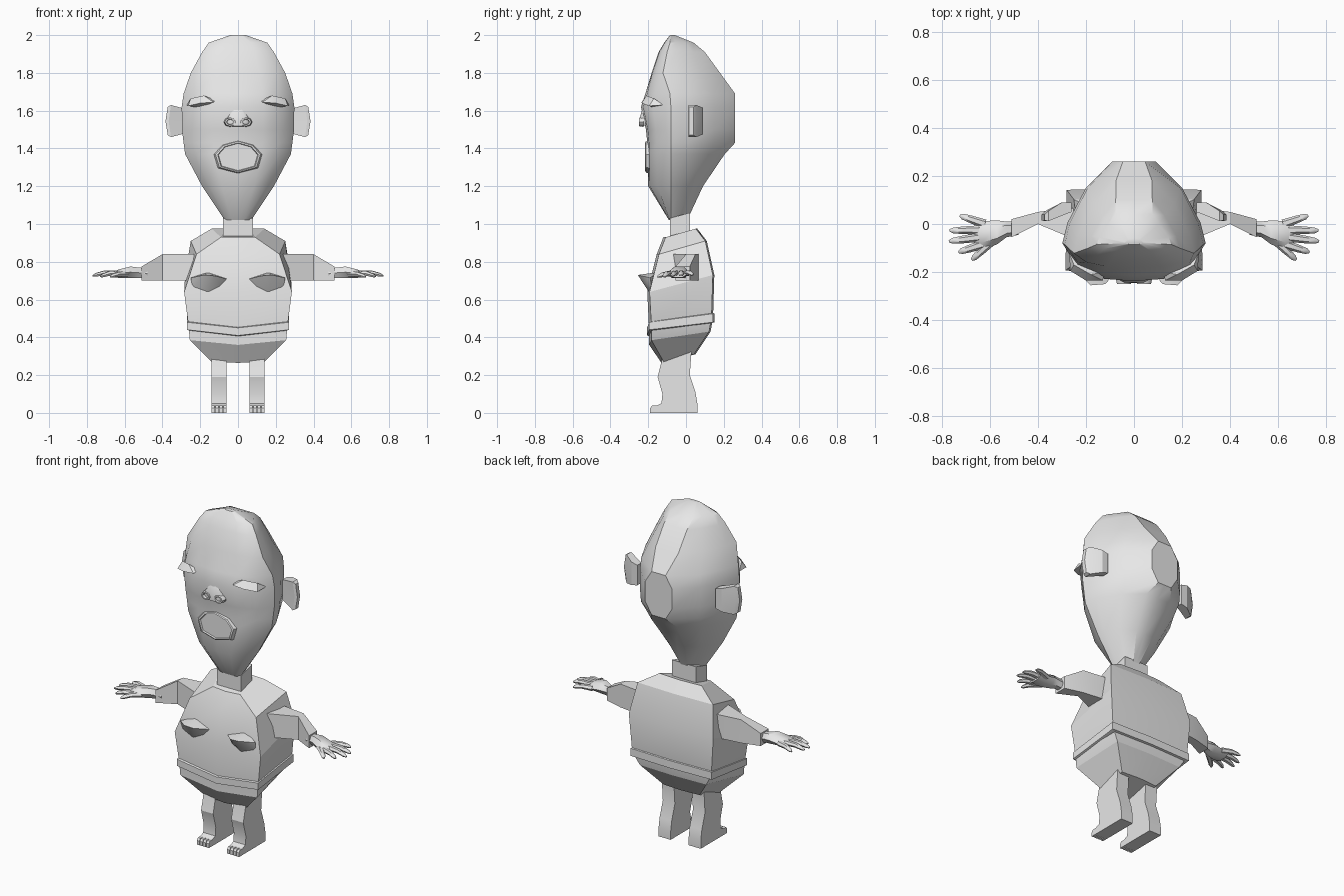
import bpy, bmesh, math
from mathutils import Vector

if "Cube" in bpy.data.objects:
    bpy.data.objects.remove(bpy.data.objects["Cube"])

skin = bpy.data.materials.new("light_grey")
skin.diffuse_color = (0.8, 0.8, 0.8, 1)
skin.use_nodes = True
skin.node_tree.nodes["Principled BSDF"].inputs["Base Color"].default_value = skin.diffuse_color


def finish(name, bm, angle=30):
    """Turn a bmesh into a named, shaded object."""
    bmesh.ops.recalc_face_normals(bm, faces=bm.faces[:])
    me = bpy.data.meshes.new(name)
    bm.to_mesh(me)
    bm.free()
    me.materials.append(skin)
    ob = bpy.data.objects.new(name, me)
    bpy.context.collection.objects.link(ob)
    bpy.ops.object.select_all(action='DESELECT')
    ob.select_set(True)
    bpy.context.view_layer.objects.active = ob
    bpy.ops.object.shade_smooth_by_angle(angle=math.radians(angle))
    return ob


def loft(name, rings, angle=30):
    """Skin a list of closed rings and cap both ends."""
    bm = bmesh.new()
    vs = [[bm.verts.new(p) for p in r] for r in rings]
    n = len(rings[0])
    for a, b in zip(vs, vs[1:]):
        for i in range(n):
            j = (i + 1) % n
            bm.faces.new((a[i], a[j], b[j], b[i]))
    bm.faces.new(vs[0])
    bm.faces.new(vs[-1])
    return finish(name, bm, angle)


def hull(name, pts, angle=30):
    """Convex lump around a few points."""
    bm = bmesh.new()
    for p in pts:
        bm.verts.new(p)
    bmesh.ops.convex_hull(bm, input=bm.verts[:])
    return finish(name, bm, angle)


def mirrored(half):
    """Close a half ring whose first and last points lie on x = 0."""
    return half + [(-x, y, z) for x, y, z in reversed(half[1:-1])]


def box_ring(x, y0, y1, z0, z1, s):
    return [(s * x, y0, z0), (s * x, y1, z0), (s * x, y1, z1), (s * x, y0, z1)]


# Head: z, half width, seam y, front y, back y, flat share of the back
head_rows = [
    (1.02, .07, -.08, -.09, .02, .3), (1.20, .19, -.08, -.20, .09, .3),
    (1.37, .28, -.08, -.202, .205, .3), (1.43, .288, -.08, -.205, .26, .16),
    (1.50, .297, -.08, -.212, .26, .3), (1.62, .298, -.08, -.238, .26, .3),
    (1.69, .288, -.085, -.215, .26, .16), (1.80, .25, -.122, -.182, .18, .3),
    (1.91, .19, -.10, -.145, .10, .4), (1.96, .155, -.085, -.115, .04, .5),
    (2.00, .04, -.08, -.085, -.06, .6)]
rings = []
for z, w, s, f, b, flat in head_rows:
    d, e = b - s, f - s
    zb = z + (.03 if z < 1.1 else 0)
    rings.append(mirrored([
        (0, f, z), (.45 * w, s + .93 * e, z), (.8 * w, s + .6 * e, z), (w, s, z),
        (.93 * w, s + .25 * d, z), (.67 * w, s + .68 * d, zb),
        (flat * w, b, zb), (0, b, zb)]))
loft("head", rings, 35)

# Mouth: raised lips round a sunken plate
lip = [(0, .075), (.07, .055), (.108, .012), (.09, -.05), (0, -.075)]
lip += [(-x, z) for x, z in reversed(lip[1:-1])]
loft("mouth", [[(x * k, y, 1.355 + z * k) for x, z in lip]
               for k, y in ((1.3, -.165), (1.1, -.212), (1, -.216), (.96, -.207))])

# Nose with two nostril rims
hull("nose", [(0, -.225, 1.64)] + [(s * x, y, z) for s in (1, -1) for x, y, z in (
    (.08, -.195, 1.53), (.04, -.243, 1.565), (.065, -.235, 1.55),
    (.05, -.235, 1.515), (.012, -.245, 1.52))], 50)

for s, side in ((1, "right"), (-1, "left")):
    # Nostril rim
    rim = []
    for k, y in ((1.3, -.225), (1.1, -.25), (.75, -.25), (.6, -.235)):
        rim.append([(s * (.042 + .026 * k * math.cos(a)), y, 1.54 + .02 * k * math.sin(a))
                    for a in (i * math.pi / 4 for i in range(8))])
    loft("nostril_" + side, rim, 50)

    # Eyelid: thin overhanging wedge
    hull("eyelid_" + side, [(s * x, y, z) for x, y, z in (
        (.12, -.20, 1.655), (.13, -.235, 1.645), (.20, -.235, 1.64), (.265, -.195, 1.625),
        (.27, -.12, 1.63), (.25, -.17, 1.665), (.18, -.21, 1.68), (.20, -.17, 1.615))], 40)

    # Ear: slanted slab with a rounded outer edge
    ear = []
    for x, y0, y1, h in ((.26, .05, .09, .06), (.30, .035, .09, .07),
                         (.355, .012, .055, .085), (.372, .015, .04, .075)):
        bow = .012 if x > .32 else 0
        ear.append([(s * x, y0, 1.545 - h), (s * (x + bow), y0, 1.545), (s * x, y0, 1.545 + h),
                    (s * x, y1, 1.545 + h), (s * (x + bow), y1, 1.545), (s * x, y1, 1.545 - h)])
    loft("ear_" + side, ear, 20)

    # Breast: pointed wedge
    hull("breast_" + side, [(s * x, y, z) for x, y, z in (
        (.06, -.185, .71), (.12, -.25, .725), (.18, -.255, .73), (.25, -.19, .715),
        (.16, -.15, .745), (.16, -.19, .63), (.09, -.18, .66), (.24, -.18, .66))], 40)

    # Sleeve and forearm
    loft("arm_" + side, [box_ring(*r, s) for r in (
        (.23, -.07, .07, .68, .84), (.28, -.05, .065, .70, .84), (.40, 0, .05, .70, .84),
        (.51, -.055, .02, .70, .775))], 20)

    # Hand: flattened six-sided wrist and palm
    hand = []
    for x, y0, y1, z0, z1 in ((.48, -.045, .01, .71, .765), (.53, -.055, .01, .715, .77),
                              (.57, -.085, .015, .715, .775), (.63, -.105, .012, .715, .76),
                              (.665, -.09, .005, .718, .745)):
        m, q = (z0 + z1) / 2, (y1 - y0) * .25
        hand.append([(s * x, y0, m), (s * x, y0 + q, z0), (s * x, y1 - q, z0),
                     (s * x, y1, m), (s * x, y1 - q, z1), (s * x, y0 + q, z1)])
    loft("hand_" + side, hand, 45)

    # Thumb and fingers: tapering hexagonal prisms
    digits = [((.59, -.07, .735), (.675, -.15, .72)), ((.63, -.085, .737), (.73, -.117, .722)),
              ((.64, -.055, .74), (.77, -.072, .725)), ((.64, -.025, .74), (.767, -.027, .728)),
              ((.62, 0, .738), (.725, .035, .73))]
    for n, (a, b) in enumerate(digits):
        a, b = Vector(a), Vector(b)
        across = (b - a).cross(Vector((0, 0, 1))).normalized()
        rr = []
        for t, r in ((0, .019), (.55, .016), (.88, .012), (1, .005)):
            c = a.lerp(b, t) + Vector((0, 0, .008 * math.sin(t * math.pi)))
            ring = []
            for i in range(6):
                p = c + across * r * math.cos(i * math.pi / 3)
                p.z += r * .85 * math.sin(i * math.pi / 3)
                ring.append((s * p.x, p.y, p.z))
            rr.append(ring)
        loft(f"finger_{n + 1}_{side}", rr, 50)

    # Leg and foot: side profile extruded across
    prof = [(-.12, .33), (-.13, .27), (-.15, .19), (-.125, .10), (-.13, .05), (-.16, .037),
            (-.16, 0), (.06, 0), (.06, .05), (.05, .11), (.02, .20), (.03, .34)]
    loft("leg_" + side, [[(s * x, y, z) for y, z in prof] for x in (.06, .14)], 25)

    # Toes
    for n in range(4):
        x = .0605 + n * .021
        loft(f"toe_{n + 1}_{side}", [
            [(s * x, y, 0), (s * (x + .017), y, 0), (s * (x + .017), y, h), (s * x, y, h)]
            for y, h in ((-.155, .038), (-.18, .038), (-.19, .025))], 20)


def torso_ring(zf, zb, wf, wb, yf, yb, lift=.02):
    """Boxy ring, tilted up towards the back, low in the middle of the front."""
    return mirrored([(0, yf, zf), (wf, yf + .012, zf + lift), (wb, yb - .008, zb), (0, yb, zb)])


# Torso, neck and waistband
loft("torso", [torso_ring(*r) for r in (
    (.265, .31, .14, .12, -.13, .05, .005), (.36, .43, .255, .22, -.195, .13, .025),
    (.43, .50, .262, .262, -.195, .143, .03), (.64, .73, .285, .28, -.205, .15, 0),
    (.84, .91, .22, .25, -.155, .11, 0), (.93, .975, .09, .14, -.12, .06, 0))], 20)
loft("waistband", [torso_ring(*r) for r in (
    (.405, .475, .255, .255, -.19, .135, .03), (.41, .48, .27, .27, -.207, .15, .03),
    (.45, .525, .27, .27, -.207, .15, .03), (.455, .53, .258, .258, -.19, .14, .03))], 20)
loft("neck", [[(-.08, -.085, zf), (.08, -.085, zf), (.08, .02, zb), (-.08, .02, zb)]
              for zf, zb in ((.90, .92), (1.03, 1.06))], 20)
